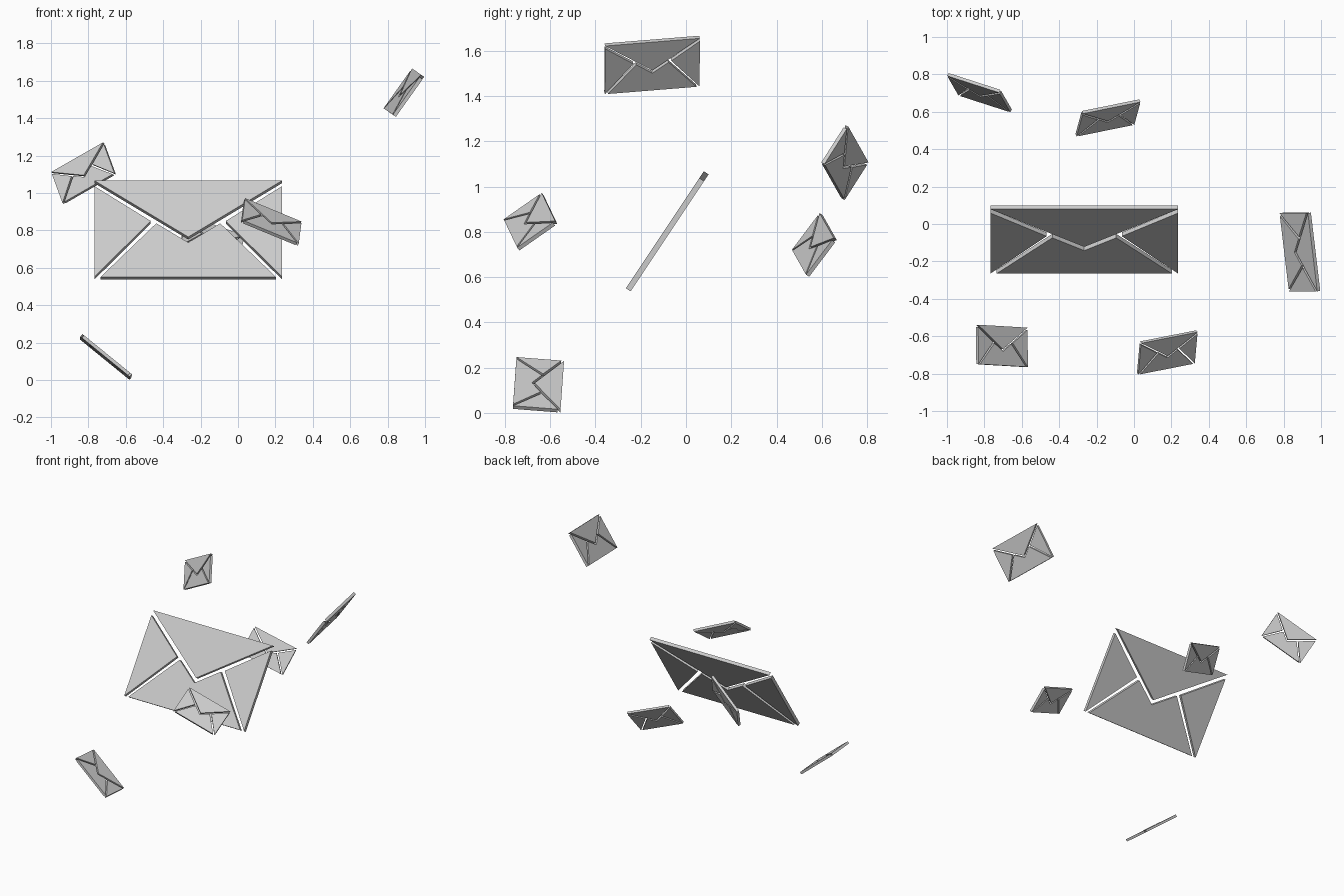
import bpy, bmesh
from mathutils import Vector, Matrix

if "Cube" in bpy.data.objects:
    bpy.data.objects.remove(bpy.data.objects["Cube"])

# Envelope panels as outlines in a unit-wide frame (x right, y up, centred)
H = 0.309
LEFT = [(-0.5, 0.273), (-0.5, -H), (-0.2, 0.05)]
PANELS = {
    "top_flap": [(-0.5, H), (0, -0.052), (0.5, H)],
    "left_flap": LEFT,
    "right_flap": [(-x, y) for x, y in LEFT],
    "bottom_flap": [(-0.467, -H), (0.467, -H), (0.17, 0.035), (0, -0.088), (-0.17, 0.035)],
}


def panel(name, outline, width, thick, frame):
    """Flat prism extruded from an outline and placed by the envelope frame."""
    bm = bmesh.new()
    face = bm.faces.new([bm.verts.new((x * width, y * width, -thick / 2)) for x, y in outline])
    ext = bmesh.ops.extrude_face_region(bm, geom=[face])
    top = [g for g in ext["geom"] if isinstance(g, bmesh.types.BMVert)]
    bmesh.ops.translate(bm, verts=top, vec=(0, 0, thick))
    bmesh.ops.recalc_face_normals(bm, faces=bm.faces)
    me = bpy.data.meshes.new(name)
    bm.to_mesh(me)
    bm.free()
    ob = bpy.data.objects.new(name, me)
    ob.matrix_world = frame
    bpy.context.collection.objects.link(ob)


def envelope(name, centre, right, up, width, thick):
    """Four panels oriented by the right and up directions of the envelope."""
    u = Vector(right).normalized()
    v = Vector(up)
    v = (v - u * v.dot(u)).normalized()
    n = u.cross(v)
    frame = Matrix.Translation(centre) @ Matrix((u, v, n)).transposed().to_4x4()
    for part, outline in PANELS.items():
        panel(f"{name}_{part}", outline, width, thick, frame)


# One large envelope and five small ones floating around it
envelope("large_envelope", (-0.266, -0.083, 0.802), (1, 0, 0), (0, 0.555, 0.832), 1.005, 0.025)
envelope("back_left_envelope", (-0.826, 0.702, 1.106), (0.836, -0.27, 0.478), (-0.305, 0.516, 0.80), 0.332, 0.018)
envelope("low_envelope", (-0.706, -0.652, 0.124), (0.775, -0.045, -0.63), (0.0, 0.996, -0.082), 0.341, 0.018)
envelope("high_right_envelope", (0.887, -0.150, 1.537), (-0.118, 0.99, 0.08), (0.58, 0, 0.814), 0.423, 0.02)
envelope("front_right_envelope", (0.178, -0.687, 0.845), (0.91, 0.179, -0.376), (0.087, 0.821, 0.565), 0.332, 0.018)
envelope("back_envelope", (-0.139, 0.567, 0.742), (0.925, 0.187, -0.33), (0.15, 0.59, 0.79), 0.333, 0.018)
